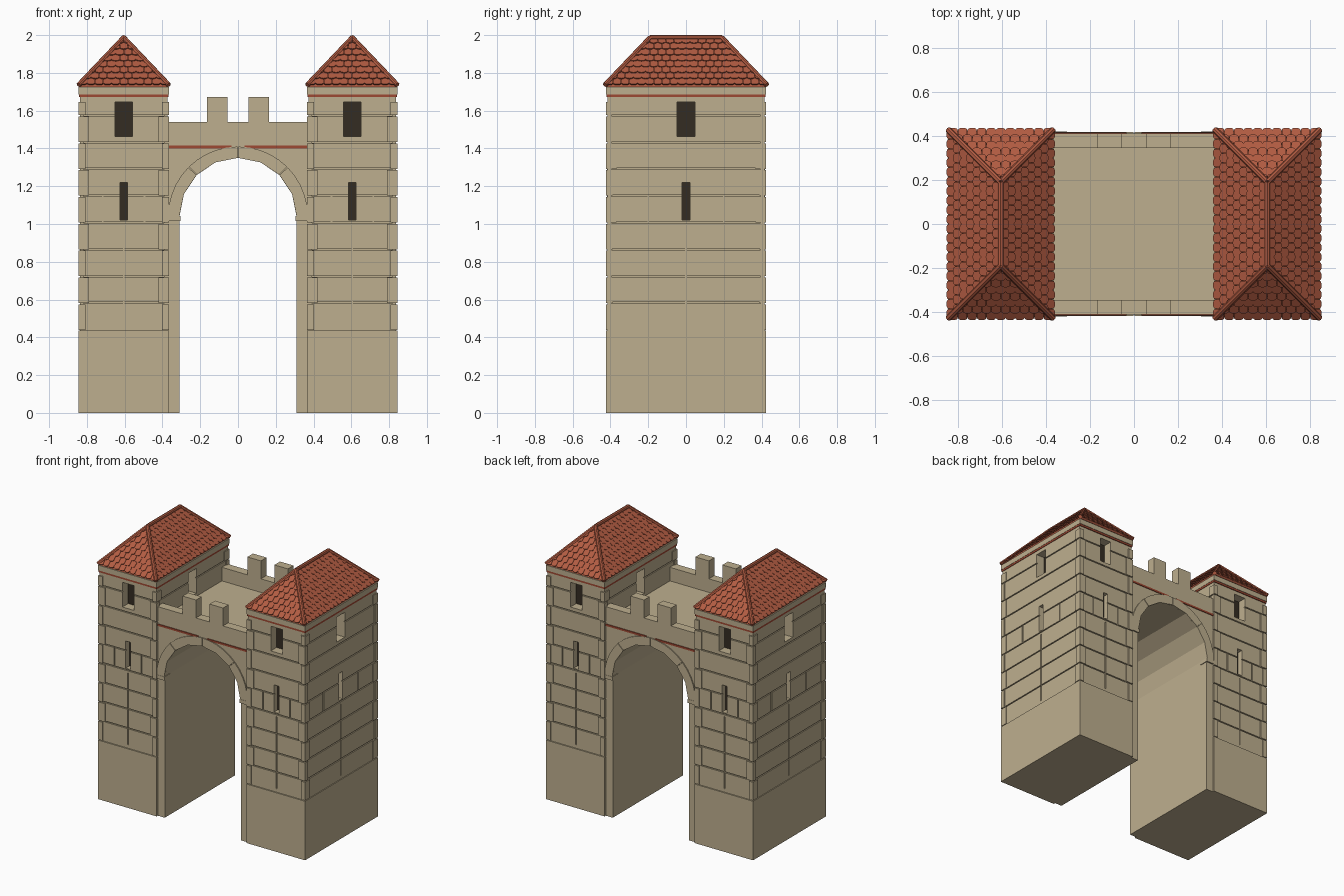
import bpy, bmesh, math
from mathutils import Vector, Matrix

if "Cube" in bpy.data.objects:
    bpy.data.objects.remove(bpy.data.objects["Cube"])


def material(name, rgb):
    m = bpy.data.materials.new(name)
    lin = [((c / 255 + 0.055) / 1.055) ** 2.4 for c in rgb]
    m.diffuse_color = (*lin, 1)
    m.use_nodes = True
    m.node_tree.nodes["Principled BSDF"].inputs["Base Color"].default_value = m.diffuse_color
    return m


STONE = material("tan_stone", (190, 175, 143))
TILE = material("terracotta_tile", (178, 92, 66))
RED = material("red_brick_band", (158, 72, 50))
DARK = material("dark_opening", (52, 44, 34))


def finish(bm, name, mat, loc=(0, 0, 0)):
    bmesh.ops.recalc_face_normals(bm, faces=bm.faces[:])
    me = bpy.data.meshes.new(name)
    bm.to_mesh(me)
    bm.free()
    me.materials.append(mat)
    ob = bpy.data.objects.new(name, me)
    ob.location = loc
    bpy.context.collection.objects.link(ob)
    return ob


def add_box(bm, x0, x1, y0, y1, z0, z1):
    m = Matrix.Translation(((x0 + x1) / 2, (y0 + y1) / 2, (z0 + z1) / 2)) @ \
        Matrix.Diagonal((abs(x1 - x0), abs(y1 - y0), abs(z1 - z0), 1))
    bmesh.ops.create_cube(bm, size=1, matrix=m)


def boxes(name, mat, items, loc=(0, 0, 0)):
    bm = bmesh.new()
    for b in items:
        add_box(bm, *b)
    return finish(bm, name, mat, loc)


def extrude_xz(name, mat, pts, y0, y1):
    bm = bmesh.new()
    f = bm.faces.new([bm.verts.new((x, y0, z)) for x, z in pts])
    r = bmesh.ops.extrude_face_region(bm, geom=[f])
    vs = [g for g in r["geom"] if isinstance(g, bmesh.types.BMVert)]
    bmesh.ops.translate(bm, verts=vs, vec=(0, y1 - y0, 0))
    return finish(bm, name, mat)


def arc(r, n, z=1.04):
    return [(r * math.cos(math.pi * i / n), z + r * math.sin(math.pi * i / n)) for i in range(n + 1)]


def cut(ob, cutters):
    # apply the cutters, then remove them
    for c in cutters:
        m = ob.modifiers.new("cut", 'BOOLEAN')
        m.operation, m.solver, m.object = 'DIFFERENCE', 'EXACT', c
    bpy.context.view_layer.update()
    dg = bpy.context.evaluated_depsgraph_get()
    me = bpy.data.meshes.new_from_object(ob.evaluated_get(dg))
    ob.modifiers.clear()
    ob.data = me
    me.materials.clear()
    me.materials.append(STONE)
    for p in me.polygons:
        p.material_index = 0
    for c in cutters:
        bpy.data.objects.remove(c)


HX, HY = 0.2325, 0.415      # tower wall half sizes
OX, OY = 0.2385, 0.424      # plinth, quoin and cornice half sizes
PITCH, Z0 = 0.142, 0.44


def wall_strip(side, u0, u1, d_in, d_out, z0, z1):
    """Box on one of four walls: u along the wall, depths measured from the wall plane."""
    axis, s = side
    h = HX if axis == 'x' else HY
    a, b = sorted((s * (h - d_in), s * (h + d_out)))
    return (a, b, u0, u1, z0, z1) if axis == 'x' else (u0, u1, a, b, z0, z1)


SIDES = [('x', 1), ('x', -1), ('y', 1), ('y', -1)]


def tower(cx, tag):
    loc = (cx, 0, 0)
    wall = boxes(tag + "_tower_wall", STONE, [(-HX, HX, -HY, HY, 0.40, 1.70)], loc)
    wins, dark, rows, joints = [], [], [], []
    for sd in SIDES:
        half = (HY if sd[0] == 'x' else HX) - 0.02
        for w, z0, z1, d in ((0.047, 1.463, 1.645, 0.07), (0.02, 1.02, 1.22, 0.045)):
            wins.append(wall_strip(sd, -w, w, d, 0.05, z0, z1))
            dark.append(wall_strip(sd, -w, w, d + 0.002, -d + 0.003, z0, z1))
        for i in range(1, 9):
            z = Z0 + PITCH * i
            rows.append(wall_strip(sd, -half, half, 0.008, 0.05, z - 0.004, z + 0.004))
        # vertical joints between blocks
        joints.append(wall_strip(sd, -0.004, 0.004, 0.0075, 0.04, 0.46, 0.99))
        off = 0.2 if sd[0] == 'x' else 0.11
        for u in (-off, off):
            joints.append(wall_strip(sd, u - 0.004, u + 0.004, 0.0075, 0.04, 1.01, 1.15))
    cut(wall, [boxes("cutter", STONE, g, loc) for g in (wins, rows, joints)])
    boxes(tag + "_window_backs", DARK, dark, loc)

    # corner stones, alternately long on one side then the other
    quoins = []
    for i in range(17):
        z0 = Z0 + i * PITCH / 2
        lx, ly = (0.055, 0.035) if i // 2 % 2 else (0.035, 0.055)
        for sx in (-1, 1):
            for sy in (-1, 1):
                x = sorted((sx * (OX - lx), sx * OX))
                y = sorted((sy * (OY - ly), sy * OY))
                top = z0 + PITCH / 2 - (0.007 if i % 2 else 0)
                quoins.append((*x, *y, z0, top))
    boxes(tag + "_corner_stones", STONE, quoins, loc)
    boxes(tag + "_plinth", STONE, [(-OX, OX, -OY, OY, 0, 0.435)], loc)
    boxes(tag + "_red_band", RED, [(-HX - .004, HX + .004, -HY - .006, HY + .006, 1.672, 1.686)], loc)
    boxes(tag + "_cornice", STONE, [(-OX, OX, -OY, OY, 1.686, 1.724)], loc)
    roof(cx, tag)


def roof(cx, tag):
    ex, ey, zb, zt = 0.238, 0.428, 1.732, 1.982
    ry = ey - ex
    # solid hipped core
    bm = bmesh.new()
    base = [bm.verts.new((x, y, zb - 0.006)) for x, y in
            ((-ex + .006, -ey + .006), (ex - .006, -ey + .006), (ex - .006, ey - .006), (-ex + .006, ey - .006))]
    a, b = bm.verts.new((0, -ry, zt - .006)), bm.verts.new((0, ry, zt - .006))
    for f in (base, [base[0], base[1], a], [base[1], base[2], b, a],
              [base[2], base[3], b], [base[3], base[0], a, b]):
        bm.faces.new(f)
    finish(bm, tag + "_roof_core", TILE, (cx, 0, 0))

    # rows of round-ended tiles on each slope, trimmed along the hips
    rows, w = 8, 0.0428
    slope = math.hypot(ex, zt - zb)
    step = slope / rows
    whole = bmesh.new()
    for k in range(4):
        half, dist = (ey, ex) if k % 2 else (ex, ey)
        up = Vector((0, ex, zt - zb)).normalized()
        nrm = Vector((0, -up.z, up.y))
        bm = bmesh.new()
        for r in range(rows):
            n = round(2 * half / w)
            tw = 2 * half / n
            for i in range(-1, n + 1):
                u = -half + (i + 0.5 + 0.5 * (r % 2)) * tw
                hw, v0 = tw * 0.48, r * step
                out = [(hw, step * 1.2), (-hw, step * 1.2)]
                out += [(-hw * math.cos(math.pi * j / 6), 0.012 * (1 - math.sin(math.pi * j / 6))) for j in range(7)]
                rings = []
                for t in (0.0, 0.008):
                    ring = []
                    for px, pv in out:
                        lift = 0.007 * (1 - pv / (step * 1.2)) + t - 0.003
                        p = Vector((u + px, -dist, zb)) + up * (v0 + pv) + nrm * lift
                        ring.append(bm.verts.new(p))
                    rings.append(ring)
                lo, hi = rings
                bm.faces.new(hi)
                m = len(out)
                for j in range(m):
                    bm.faces.new((lo[j], lo[(j + 1) % m], hi[(j + 1) % m], hi[j]))
        for s in (-1, 1):
            bmesh.ops.bisect_plane(bm, geom=bm.verts[:] + bm.edges[:] + bm.faces[:], clear_outer=True,
                                   plane_co=(s * half, -dist, 0), plane_no=(s, 1, 0))
        bmesh.ops.bisect_plane(bm, geom=bm.verts[:] + bm.edges[:] + bm.faces[:], clear_outer=True,
                               plane_co=(0, -dist + ex, 0), plane_no=(0, 1, 0))
        bmesh.ops.rotate(bm, verts=bm.verts[:], matrix=Matrix.Rotation(k * math.pi / 2, 3, 'Z'))
        tmp = bpy.data.meshes.new("tmp")
        bm.to_mesh(tmp)
        bm.free()
        whole.from_mesh(tmp)
        bpy.data.meshes.remove(tmp)
    finish(whole, tag + "_roof_tiles", TILE, (cx, 0, 0))

    # half-round caps on the ridge and hips
    bm = bmesh.new()
    lines = [((0, -ry, zt + .004), (0, ry, zt + .004))]
    lines += [((sx * ex, sy * ey, zb + .004), (0, sy * ry, zt + .004)) for sx in (-1, 1) for sy in (-1, 1)]
    for p, q in lines:
        p, q = Vector(p), Vector(q)
        d = q - p
        m = Matrix.Translation((p + q) / 2) @ d.to_track_quat('Z', 'Y').to_matrix().to_4x4()
        bmesh.ops.create_cone(bm, cap_ends=True, segments=8, radius1=0.014, radius2=0.014,
                              depth=d.length, matrix=m)
    finish(bm, tag + "_ridge_caps", TILE, (cx, 0, 0))


for cx, tag in ((-0.605, "left"), (0.605, "right")):
    tower(cx, tag)

# gateway block with its arched passage
R, E, DECK, BY = 0.31, 0.39, 1.44, 0.41
outline = [(R, 0)] + arc(R, 8) + [(-R, 0), (-E, 0), (-E, DECK), (E, DECK), (E, 0)]
extrude_xz("gateway_arch", STONE, outline, -BY, BY)

# wall walk parapets and merlons, arch rings, imposts and red bands
for s, side in ((-1, "front"), (1, "back")):
    y0, y1 = sorted((s * 0.345, s * BY))
    boxes(side + "_parapet", STONE, [(-0.38, 0.38, y0, y1, DECK - 0.01, 1.54)])
    boxes(side + "_merlons", STONE,
          [(*sorted((m * 0.055, m * 0.165)), y0, y1, 1.54, 1.672) for m in (-1, 1)])
    ya, yb = sorted((s * (BY - 0.02), s * (BY + 0.008)))
    # the ring is made of four long arch stones with thin joints
    for i in range(4):
        a0, a1 = i * math.pi / 4 + 0.006, (i + 1) * math.pi / 4 - 0.006
        inner = [(R * math.cos(a), 1.04 + R * math.sin(a)) for a in (a0, (a0 + a1) / 2, a1)]
        outer = [(0.37 * math.cos(a), 1.04 + 0.37 * math.sin(a))
                 for a in [a1 + (a0 - a1) * j / 5 for j in range(6)]]
        extrude_xz(f"{side}_arch_stone_{i + 1}", STONE, inner + outer, ya, yb)
    ya, yb = sorted((s * (BY - 0.02), s * (BY + 0.005)))
    boxes(side + "_gateway_band", RED, [(*sorted((m * 0.035, m * 0.372)), ya, yb, 1.401, 1.415) for m in (-1, 1)])
    ya, yb = sorted((s * (BY - 0.06), s * (BY + 0.01)))
    boxes(side + "_imposts", STONE, [(*sorted((m * 0.305, m * 0.372)), ya, yb, 1.015, 1.042) for m in (-1, 1)])
